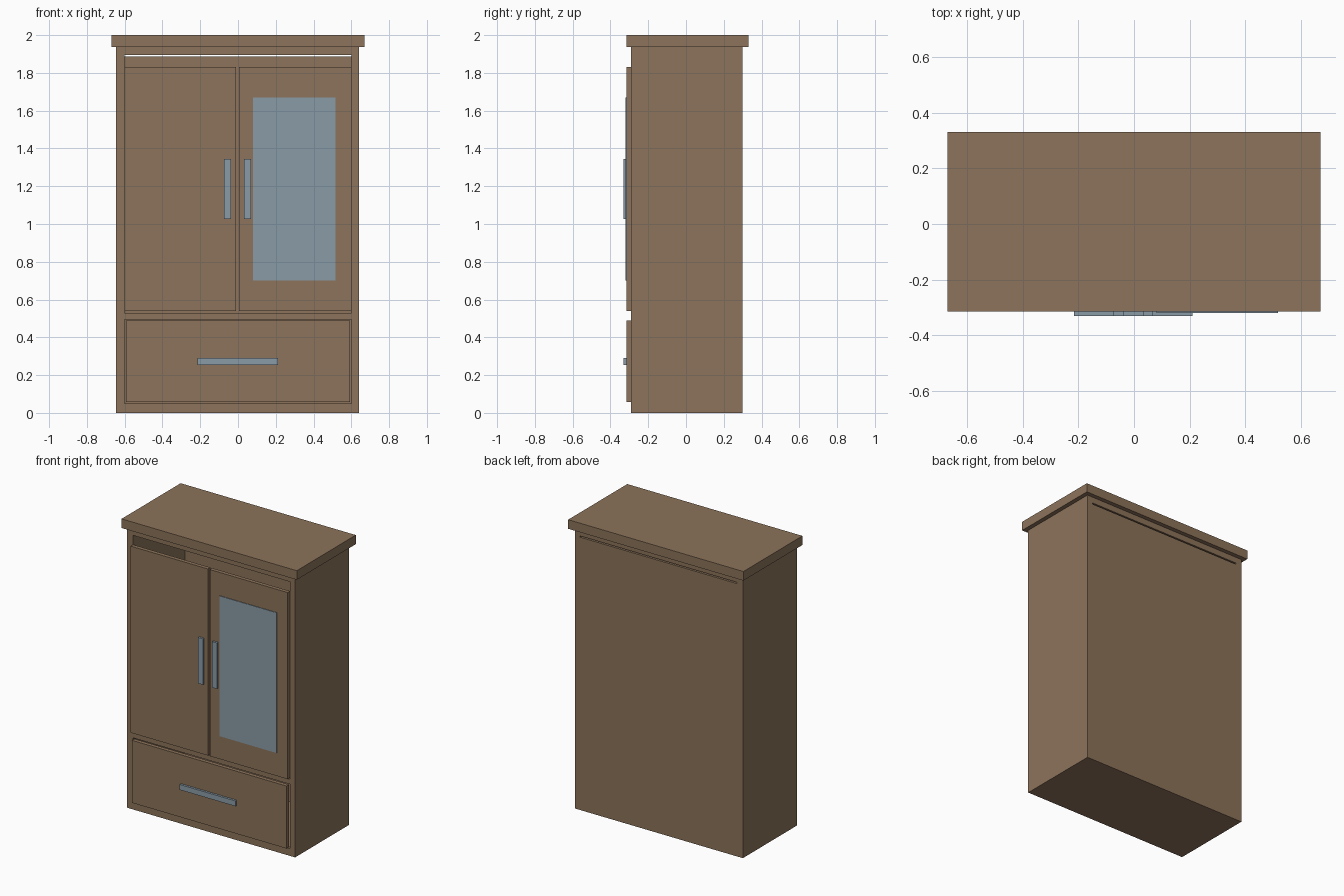
import bpy

if "Cube" in bpy.data.objects:
    bpy.data.objects.remove(bpy.data.objects["Cube"], do_unlink=True)


def material(name, rgb):
    m = bpy.data.materials.new(name)
    m.use_nodes = True
    m.diffuse_color = (*rgb, 1)
    m.node_tree.nodes["Principled BSDF"].inputs["Base Color"].default_value = (*rgb, 1)
    return m


wood = material("brown wood", (0.265, 0.172, 0.103))
glass = material("blue grey metal", (0.255, 0.33, 0.39))


def box(name, x, y, z, mat):
    """Box spanning the given (low, high) range on each axis."""
    spans = (x, y, z)
    bpy.ops.mesh.primitive_cube_add(size=1, location=[(a + b) / 2 for a, b in spans])
    ob = bpy.context.object
    ob.name = name
    ob.scale = [b - a for a, b in spans]
    bpy.ops.object.transform_apply(location=False, rotation=False, scale=True)
    ob.data.materials.append(mat)
    return ob


# Hollow carcass
depth = (-0.29, 0.30)
inner = (-0.60, 0.60)
box("right_side", (-0.645, -0.60), depth, (0, 1.94), wood)
box("left_side", (0.60, 0.64), depth, (0, 1.94), wood)
box("bottom_panel", inner, depth, (0, 0.05), wood)
box("shelf", inner, (-0.29, 0.28), (0.495, 0.53), wood)
box("top_panel", inner, depth, (1.895, 1.94), wood)
# Back stops just short of the top panel, leaving a narrow slit
box("back_panel", inner, (0.28, 0.30), (0.05, 1.886), wood)

# Overhanging top
box("cornice", (-0.67, 0.67), (-0.315, 0.33), (1.937, 2.0), wood)

# Doors and drawer
front = (-0.315, -0.288)
box("right_door", (-0.60, -0.01), front, (0.54, 1.83), wood)
box("left_door", (0.005, 0.60), front, (0.54, 1.83), wood)
box("drawer_front", (-0.592, 0.592), front, (0.058, 0.49), wood)

# Mirror and handles
box("mirror", (0.08, 0.517), (-0.319, -0.314), (0.70, 1.67), glass)
grip = (-0.33, -0.314)
box("right_door_handle", (-0.075, -0.038), grip, (1.027, 1.345), glass)
box("left_door_handle", (0.032, 0.069), grip, (1.027, 1.345), glass)
box("drawer_handle", (-0.215, 0.211), grip, (0.254, 0.291), glass)
